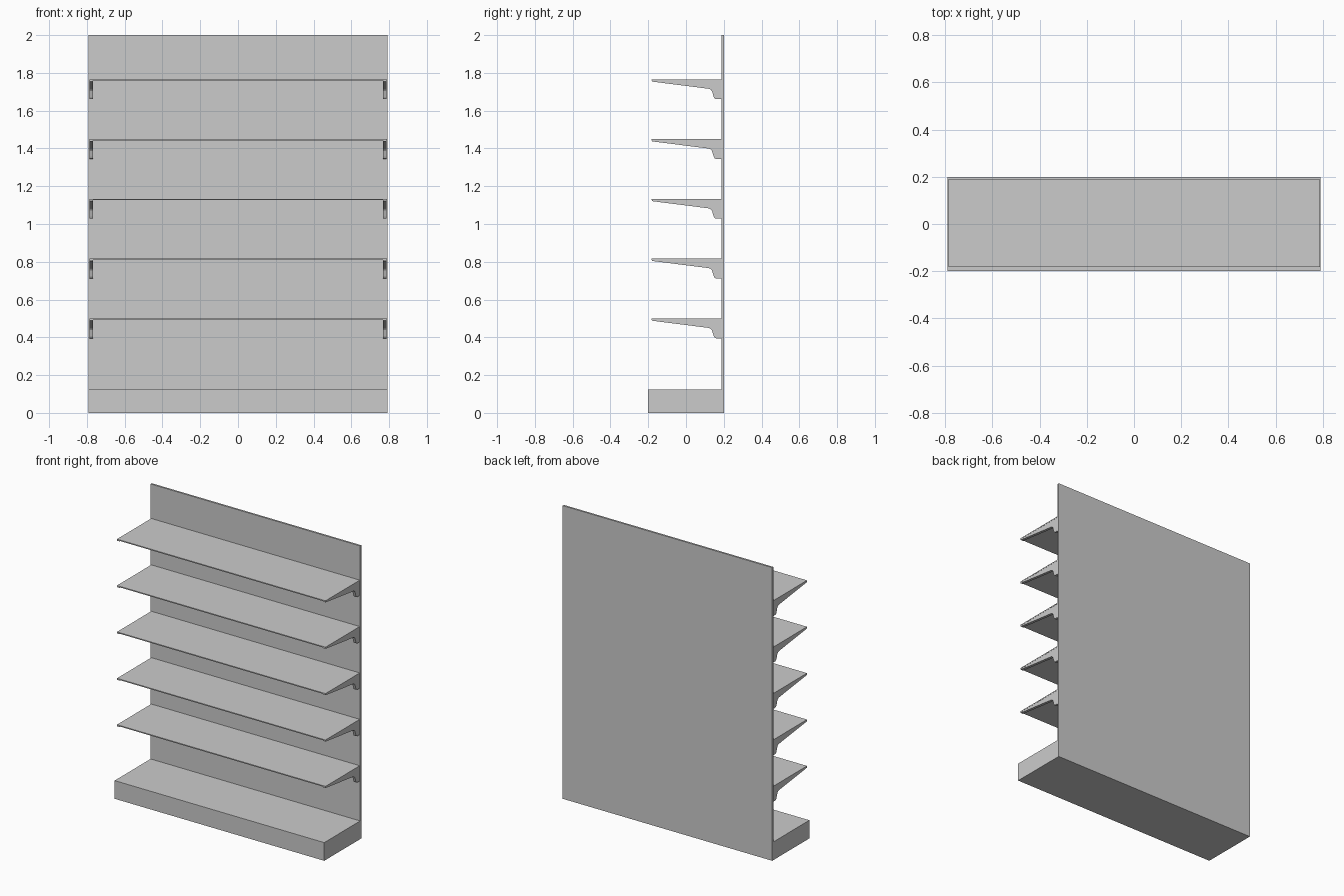
import bpy, bmesh

if "Cube" in bpy.data.objects:
    bpy.data.objects.remove(bpy.data.objects["Cube"])

W = 0.791          # half width of the unit
BACK_Y = 0.187     # front face of the back panel


def finish(name, bm):
    bmesh.ops.recalc_face_normals(bm, faces=bm.faces)
    me = bpy.data.meshes.new(name)
    bm.to_mesh(me)
    bm.free()
    ob = bpy.data.objects.new(name, me)
    bpy.context.collection.objects.link(ob)
    return ob


def extrude_profile(name, pts, x0, x1):
    """Extrude a (y, z) outline along x."""
    bm = bmesh.new()
    face = bm.faces.new([bm.verts.new((x0, y, z)) for y, z in pts])
    geom = bmesh.ops.extrude_face_region(bm, geom=[face])["geom"]
    verts = [g for g in geom if isinstance(g, bmesh.types.BMVert)]
    bmesh.ops.translate(bm, verts=verts, vec=(x1 - x0, 0, 0))
    return finish(name, bm)


def box(name, x0, x1, y0, y1, z0, z1):
    return extrude_profile(name, [(y0, z0), (y1, z0), (y1, z1), (y0, z1)], x0, x1)


# Back panel and plinth
box("back_panel", -W, W, BACK_Y, 0.2, 0, 2)
box("base_plinth", -W, W, -0.2, BACK_Y, 0, 0.124)

# Bracket side outline, relative to the shelf top
bracket = [(-0.18, -0.007), (-0.18, -0.012), (0.12, -0.050), (0.130, -0.054),
           (0.137, -0.062), (0.147, -0.093), (0.151, -0.101), (0.158, -0.105),
           (BACK_Y, -0.105), (BACK_Y, -0.007)]

# Five shelves, each on a pair of end brackets
for i in range(5):
    top = 0.5 + i * 0.3165
    box(f"shelf_{i + 1}", -0.786, 0.788, -0.182, BACK_Y, top - 0.007, top)
    outline = [(y, top + z) for y, z in bracket]
    for side, x0, x1 in (("left", -0.786, -0.768), ("right", 0.768, 0.787)):
        extrude_profile(f"bracket_{side}_{i + 1}", outline, x0, x1)
